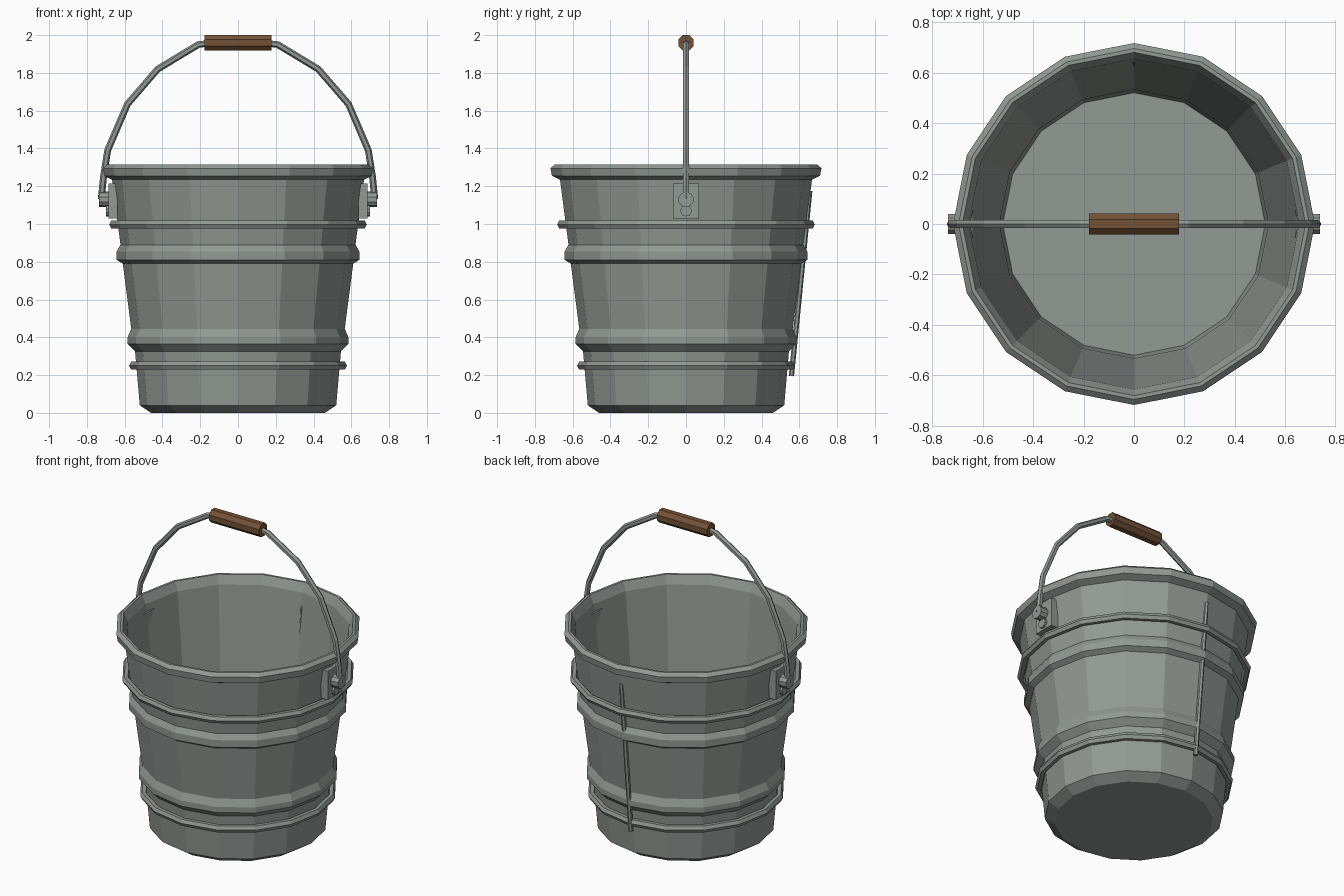
import bpy, bmesh, math
from mathutils import Vector

if "Cube" in bpy.data.objects:
    bpy.data.objects.remove(bpy.data.objects["Cube"])

SIDES = 16


def material(name, rgb):
    m = bpy.data.materials.new(name)
    m.diffuse_color = (*rgb, 1)
    m.use_nodes = True
    m.node_tree.nodes["Principled BSDF"].inputs["Base Color"].default_value = m.diffuse_color
    return m


steel = material("galvanised grey", (0.29, 0.32, 0.30))
wood = material("brown wood", (0.17, 0.085, 0.036))


def make_object(name, bm, mat):
    bmesh.ops.recalc_face_normals(bm, faces=bm.faces)
    me = bpy.data.meshes.new(name)
    bm.to_mesh(me)
    bm.free()
    me.materials.append(mat)
    ob = bpy.data.objects.new(name, me)
    bpy.context.collection.objects.link(ob)
    return ob


def lathe(name, profile, mat, closed=False):
    """Revolve (radius, z) points around z; open profiles get end caps."""
    bm = bmesh.new()
    rings = []
    for r, z in profile:
        rings.append([bm.verts.new((r * math.cos(2 * math.pi * i / SIDES),
                                    r * math.sin(2 * math.pi * i / SIDES), z))
                      for i in range(SIDES)])
    pairs = list(zip(rings, rings[1:]))
    if closed:
        pairs.append((rings[-1], rings[0]))
    for a, b in pairs:
        for i in range(SIDES):
            j = (i + 1) % SIDES
            bm.faces.new((a[i], a[j], b[j], b[i]))
    if not closed:
        bm.faces.new(rings[0])
        bm.faces.new(rings[-1])
    return make_object(name, bm, mat)


def tube(name, points, radius, sides, mat):
    """Sweep a polygon along a path lying in a plane that contains z."""
    bm = bmesh.new()
    pts = [Vector(p) for p in points]
    side = Vector((0, 1, 0)) if abs(pts[0].y - pts[-1].y) < 1e-6 else Vector((1, 0, 0))
    rings = []
    for k, p in enumerate(pts):
        t = (pts[min(k + 1, len(pts) - 1)] - pts[max(k - 1, 0)]).normalized()
        up = t.cross(side)
        rings.append([bm.verts.new(p + radius * (math.cos(a) * side + math.sin(a) * up))
                      for a in (2 * math.pi * (i + 0.5) / sides for i in range(sides))])
    for a, b in zip(rings, rings[1:]):
        for i in range(sides):
            j = (i + 1) % sides
            bm.faces.new((a[i], a[j], b[j], b[i]))
    bm.faces.new(rings[0])
    bm.faces.new(rings[-1])
    return make_object(name, bm, mat)


def box(name, lo, hi, mat):
    bm = bmesh.new()
    bmesh.ops.create_cube(bm, size=1)
    for v in bm.verts:
        v.co = [(l + h) / 2 + c * (h - l) for l, h, c in zip(lo, hi, v.co)]
    return make_object(name, bm, mat)


# Bucket shell: outside with two raised bands, rolled rim, thin inside wall and floor
lathe("bucket_body", [
    (0.46, 0.0), (0.52, 0.04), (0.545, 0.325),
    (0.585, 0.365), (0.585, 0.40), (0.565, 0.445),
    (0.61, 0.79), (0.642, 0.81), (0.642, 0.855), (0.622, 0.89),
    (0.667, 1.235), (0.71, 1.255), (0.717, 1.295), (0.695, 1.315),
    (0.68, 1.315), (0.655, 1.26), (0.52, 0.12)], steel)

# Wire hoops
for name, r, z in (("upper_hoop", 0.66, 0.998), ("lower_hoop", 0.555, 0.25)):
    lathe(name, [(r + 0.022 * math.cos(math.pi * k / 3), z + 0.024 * math.sin(math.pi * k / 3))
                 for k in range(6)], steel, closed=True)

# Vertical seam on the back
tube("back_seam", [(0, 0.558, 0.195), (0, 0.655, 1.175)], 0.014, 6, steel)

# Handle mounts on both sides
for s, tag in ((-1, "left"), (1, "right")):
    a, b = sorted((s * 0.637, s * 0.686))
    box(tag + "_plate", (a, -0.07, 1.03), (b, 0.07, 1.215), steel)
    tube(tag + "_pivot", [(s * 0.66, 0, 1.13), (s * 0.737, 0, 1.13)], 0.041, 10, steel)
    tube(tag + "_rivet", [(s * 0.66, 0, 1.07), (s * 0.70, 0, 1.07)], 0.03, 10, steel)

# Wire handle, mirrored half path
half = [(0.724, 1.13), (0.712, 1.25), (0.69, 1.39), (0.585, 1.635),
        (0.425, 1.82), (0.21, 1.95), (0.12, 1.96)]
path = [(-x, 0, z) for x, z in half] + [(x, 0, z) for x, z in reversed(half)]
tube("handle_wire", path, 0.018, 6, steel)

# Wooden grip
tube("handle_grip", [(-0.178, 0, 1.959), (0.178, 0, 1.959)], 0.0443, 8, wood)
